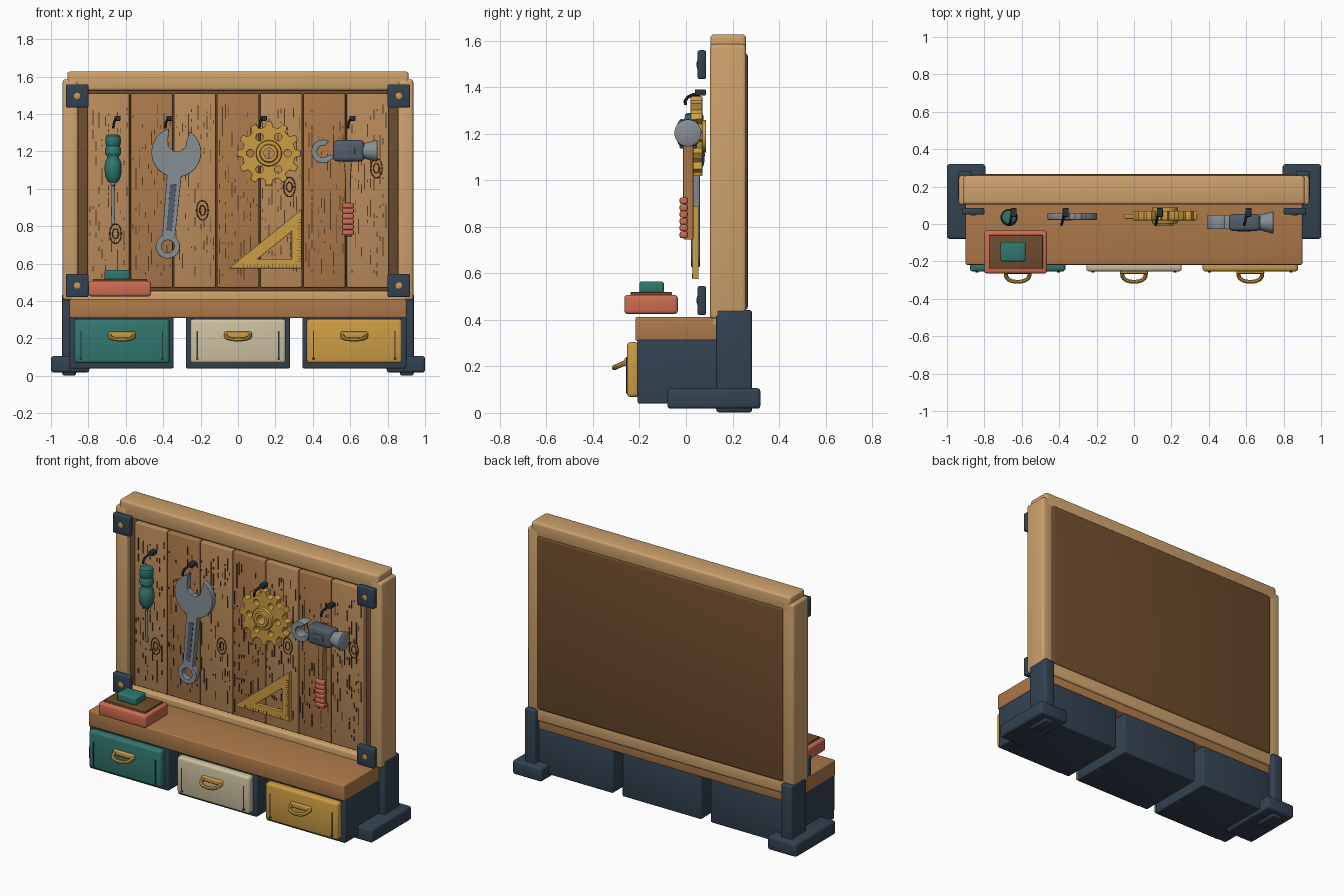
import bpy, bmesh, math, random
from math import sin, cos, pi, radians
from mathutils import Matrix, Vector

if "Cube" in bpy.data.objects:
    bpy.data.objects.remove(bpy.data.objects["Cube"])

random.seed(4)
MATS = {}
COL = dict(oak=(204, 160, 108), shelf=(172, 121, 75), plank_a=(186, 139, 92), plank_b=(170, 121, 76),
           back=(110, 77, 49), grain=(84, 60, 40), navy=(54, 68, 82), teal=(52, 118, 110), iron=(84, 94, 106),
           cream=(204, 192, 160), gold=(204, 156, 70), red=(204, 108, 82), steel=(134, 142, 148), dark=(48, 52, 58))


def mat(c):
    if c not in MATS:
        m = bpy.data.materials.new(c)
        m.diffuse_color = [(v / 255) ** 2.2 for v in COL[c]] + [1]
        m.use_nodes = True
        m.node_tree.nodes["Principled BSDF"].inputs["Base Color"].default_value = m.diffuse_color
        MATS[c] = m
    return MATS[c]


def finish(ob, c):
    bpy.ops.object.select_all(action='DESELECT')
    ob.select_set(True)
    bpy.context.view_layer.objects.active = ob
    if ob.type == 'CURVE':
        bpy.ops.object.convert(target='MESH')
        ob = bpy.context.object
    ob.data.materials.clear()
    ob.data.materials.append(mat(c))
    bpy.ops.object.shade_smooth_by_angle(angle=radians(35))
    return ob


def from_bm(name, bm, c):
    bmesh.ops.recalc_face_normals(bm, faces=bm.faces)
    me = bpy.data.meshes.new(name)
    bm.to_mesh(me)
    bm.free()
    ob = bpy.data.objects.new(name, me)
    bpy.context.collection.objects.link(ob)
    return finish(ob, c)


def add_cube(bm, x, y, z):
    s = [v[1] - v[0] for v in (x, y, z)]
    m = [(v[1] + v[0]) / 2 for v in (x, y, z)]
    bmesh.ops.create_cube(bm, size=1, matrix=Matrix.Translation(m) @ Matrix.Diagonal((*s, 1)))


def box(name, x, y, z, c, bev=0.012):
    bm = bmesh.new()
    add_cube(bm, x, y, z)
    if bev:
        bmesh.ops.bevel(bm, geom=bm.edges[:], offset=bev, segments=3, profile=0.5, affect='EDGES')
    return from_bm(name, bm, c)


def lathe(name, prof, loc, axis, c, n=24, ring=False):
    """Spin (radius, height) points round an axis; ring closes the profile on itself."""
    bm = bmesh.new()
    to = {'X': lambda a, b, h: (h, a, b), 'Y': lambda a, b, h: (a, h, b), 'Z': lambda a, b, h: (a, b, h)}[axis]
    rows = [[bm.verts.new(Vector(loc) + Vector(to(r * cos(2 * pi * i / n), r * sin(2 * pi * i / n), h)))
             for i in range(n)] for r, h in prof]
    for a, b in zip(rows, rows[1:] + ([rows[0]] if ring else [])):
        for i in range(n):
            bm.faces.new((a[i], a[(i + 1) % n], b[(i + 1) % n], b[i]))
    if not ring:
        bm.faces.new(rows[0])
        bm.faces.new(rows[-1])
    return from_bm(name, bm, c)


def curve(name, loops, cyclic, dim):
    cu = bpy.data.curves.new(name, 'CURVE')
    cu.dimensions = dim
    for pts in loops:
        sp = cu.splines.new('POLY')
        sp.points.add(len(pts) - 1)
        for p, q in zip(sp.points, pts):
            p.co = (*q, 1) if len(q) == 3 else (*q, 0, 1)
        sp.use_cyclic_u = cyclic
    ob = bpy.data.objects.new(name, cu)
    bpy.context.collection.objects.link(ob)
    return ob


def tube(name, pts, r, c, cyclic=False):
    ob = curve(name, [pts], cyclic, '3D')
    ob.data.bevel_depth, ob.data.bevel_resolution, ob.data.use_fill_caps = r, 2, True
    return finish(ob, c)


def flat(name, loops, y0, y1, c, bev=0.004):
    """Plate in the x-z plane; inner loops become holes."""
    ob = curve(name, loops, True, '2D')
    cu = ob.data
    cu.fill_mode, cu.bevel_depth, cu.bevel_resolution = 'BOTH', bev, 1
    cu.offset, cu.extrude = -bev, (y1 - y0) / 2 - bev
    ob.location.y, ob.rotation_euler.x = (y0 + y1) / 2, pi / 2
    return finish(ob, c)


def arc(cx, cz, r, a0, a1, n):
    return [(cx + r * cos(radians(a0 + (a1 - a0) * i / n)), cz + r * sin(radians(a0 + (a1 - a0) * i / n))) for i in range(n + 1)]


def circle(cx, cz, r, n=24):
    return arc(cx, cz, r, 0, 360, n)[:-1]


# frame, backing, shelf
box('back_panel', (-.866, .866), (.14, .266), (.442, 1.548), 'back', .016)
box('top_beam', (-.912, .912), (.105, .258), (1.525, 1.627), 'oak', .015)
box('bottom_rail', (-.90, .90), (.103, .258), (.365, .455), 'oak', .014)
box('bench_shelf', (-.90, .90), (-.218, .245), (.31, .412), 'shelf', .008)
for s, side in ((-1, 'left'), (1, 'right')):
    def mx(a, b):
        return tuple(sorted((s * a, s * b)))
    box(f'{side}_post', mx(.855, .937), (.103, .258), (.405, 1.585), 'oak', .014)
    box(f'{side}_leg', mx(.865, .94), (.13, .284), (.002, .442), 'navy', .012)
    box(f'{side}_foot', mx(.795, 1.0), (-.08, .32), (.018, .106), 'navy', .014)
    for z, lv in ((.483, 'lower'), (1.497, 'upper')):
        box(f'{side}_{lv}_bracket', mx(.80, .92), (.05, .086), (z - .062, z + .062), 'navy', .008)
        lathe(f'{side}_{lv}_bolt', [(.017, .01), (.017, -.002), (.01, -.004)], (s * .86, .05, z), 'Y', 'gold', 12)

# planks with raised grain strokes and knots
grain = bmesh.new()
for i in range(7):
    cx = (i - 3) * .231
    box(f'plank_{i}', (cx - .112, cx + .112), (.107, .15), (.472, 1.51), 'plank_b' if i % 2 else 'plank_a', .006)
    for _ in range(75):
        x, z = cx + .0165 * random.randint(-6, 6), random.uniform(.53, 1.43)
        h = random.choice((.005, .008, .014, .025, .04))
        add_cube(grain, (x - .0025, x + .0025), (.103, .108), (z - h, z + h))
from_bm('wood_grain', grain, 'grain')
for i, (x, z) in enumerate([(-.655, .76), (-.19, .885), (.275, 1.01), (.74, 1.11)]):
    for k in (.5, 1):
        tube(f'knot_{i}_{k}', [(x + .031 * k * cos(t * pi / 10), .106, z + .052 * k * sin(t * pi / 10)) for t in range(20)],
             .003, 'grain', True)

# drawers
for cx, c in ((-.622, 'teal'), (0, 'cream'), (.622, 'gold')):
    box(f'{c}_drawer_case', (cx - .278, cx + .278), (-.208, .245), (.04, .315), 'navy', .008)
    box(f'{c}_drawer_front', (cx - .255, cx + .255), (-.254, -.2), (.068, .304), c, .016)
    for s in (-1, 1):
        x = cx + s * .218
        box(f'{c}_drawer_line', (x - .003, x + .003), (-.257, -.245), (.10, .24), 'dark', 0)
        lathe(f'{c}_drawer_rivet', [(.008, .006), (.008, -.005)], (x, -.253, .092), 'Y', 'dark', 10)
    box(f'{c}_handle_plate', (cx - .074, cx + .074), (-.266, -.248), (.202, .236), 'gold', .008)
    tube(f'{c}_handle_pull', [(cx - .064 * cos(t * pi / 12), -.256 - .053 * sin(t * pi / 12) ** .6,
                               .218 - .024 * sin(t * pi / 12) ** .6) for t in range(13)], .011, 'gold')

# tray on the shelf
box('tray', (-.80, -.465), (-.265, -.035), (.425, .507), 'red', .014)
box('tray_lining', (-.775, -.487), (-.238, -.06), (.49, .519), 'back', .003)
box('tray_block', (-.715, -.58), (-.2, -.095), (.515, .565), 'teal', .01)

# hooks
for i, x in enumerate((-.643, -.365, .138, .612)):
    box(f'hook_peg_{i}', (x - .016, x + .016), (.038, .085), (1.364, 1.39), 'dark', .004)
    tube(f'hook_{i}', [(x - d, y, z) for d, y, z in ((.01, .06, 1.368), (.014, .03, 1.368), (.019, .008, 1.358),
         (.022, -.004, 1.34), (.024, -.002, 1.324))], .007, 'dark')

# screwdriver
sx, sy = -.668, .035
lathe('screwdriver_handle', [(.028, 1.29), (.038, 1.283), (.041, 1.27), (.041, 1.24), (.036, 1.23), (.042, 1.215), (.043, 1.19),
      (.033, 1.175), (.033, 1.16), (.043, 1.145), (.046, 1.11), (.043, 1.07), (.032, 1.045), (.024, 1.035)], (sx, sy, 0), 'Z', 'teal')
lathe('screwdriver_shaft', [(.013, 1.04), (.013, 1.02), (.008, 1.015), (.008, .84)], (sx, sy, 0), 'Z', 'steel', 12)
box('screwdriver_tip', (sx - .011, sx + .011), (sy - .004, sy + .004), (.81, .845), 'steel', .002)

# wrench
def turn(pts, a=.09):
    return [(-.33 + x * cos(a) + z * sin(a), 1.195 - x * sin(a) + z * cos(a)) for x, z in pts]


outline = (arc(0, -.505, .065, 122, 418, 24) + arc(0, 0, .133, -73, 62, 18) + [(.05, .07), (.045, .03), (.015, .005), (-.015, .005),
           (-.045, .03), (-.05, .07)] + arc(0, 0, .133, 112, 253, 18))
flat('wrench', [turn(outline), turn(circle(0, -.505, .034))], .022, .06, 'steel')
flat('wrench_slot', [turn([(-.014, -.42), (.014, -.42), (.016, -.17), (-.016, -.17)])], .019, .03, 'iron', .001)

# gear
gx, gz, N = .165, 1.19, 12
teeth = [(gx + r * cos(2 * pi * (i + f) / N), gz + r * sin(2 * pi * (i + f) / N))
         for i in range(N) for f, r in ((-.30, .143), (-.17, .172), (.17, .172), (.30, .143), (.5, .141))]
flat('gear', [teeth, circle(gx, gz, .03)] + [circle(gx + .1 * cos(k * pi / 3), gz + .1 * sin(k * pi / 3), .019, 14) for k in range(6)],
     .02, .07, 'gold')
lathe('gear_hub', [(.028, -.05), (.045, -.05), (.05, -.04), (.066, -.038), (.07, -.032), (.07, .045), (.028, .045)],
      (gx, .042, gz), 'Y', 'gold', 28, True)

# set square with tick marks
flat('set_square', [[(-.05, .575), (.34, .575), (.34, .89)], [(.105, .625), (.287, .625), (.287, .772)]], .028, .054, 'gold', .003)
ticks = bmesh.new()
for i in range(16):
    h = .02 if i % 4 == 0 else .012
    x, z = .03 + i * .019, .61 + i * .015
    add_cube(ticks, (x - .0015, x + .0015), (.0265, .03), (.58, .58 + h))
    add_cube(ticks, (.335 - h, .335), (.0265, .03), (z - .0015, z + .0015))
from_bm('set_square_ticks', ticks, 'grain')

# hammer
hx, hy, hz = .588, .008, 1.203
box('hammer_head', (.508, .675), (hy - .045, hy + .045), (1.147, 1.26), 'iron', .02)
box('hammer_head_plate', (.55, .625), (hy - .048, hy), (1.185, 1.222), 'iron', .003)
lathe('hammer_face', [(.04, .665), (.043, .68), (.058, .735), (.058, .743), (.052, .747)], (0, hy, hz), 'X', 'steel', 28)
flat('hammer_claw', [arc(.455, 1.2, .063, 60, 318, 20) + [(.51, 1.165), (.51, 1.185)] + arc(.455, 1.2, .032, 310, 75, 16)],
     hy - .035, hy + .04, 'steel')
flat('hammer_handle', [[(hx - .025, 1.16), (hx - .016, 1.08), (hx - .014, .95), (hx - .022, .745),
                        (hx + .022, .745), (hx + .014, .95), (hx + .016, 1.08), (hx + .025, 1.16)]], hy - .02, hy + .024, 'shelf', .006)
for i in range(6):
    z = .752 + i * .029
    box(f'hammer_grip_{i}', (hx - .031, hx + .031), (hy - .035, hy - .002), (z, z + .0285), 'red', .007)
